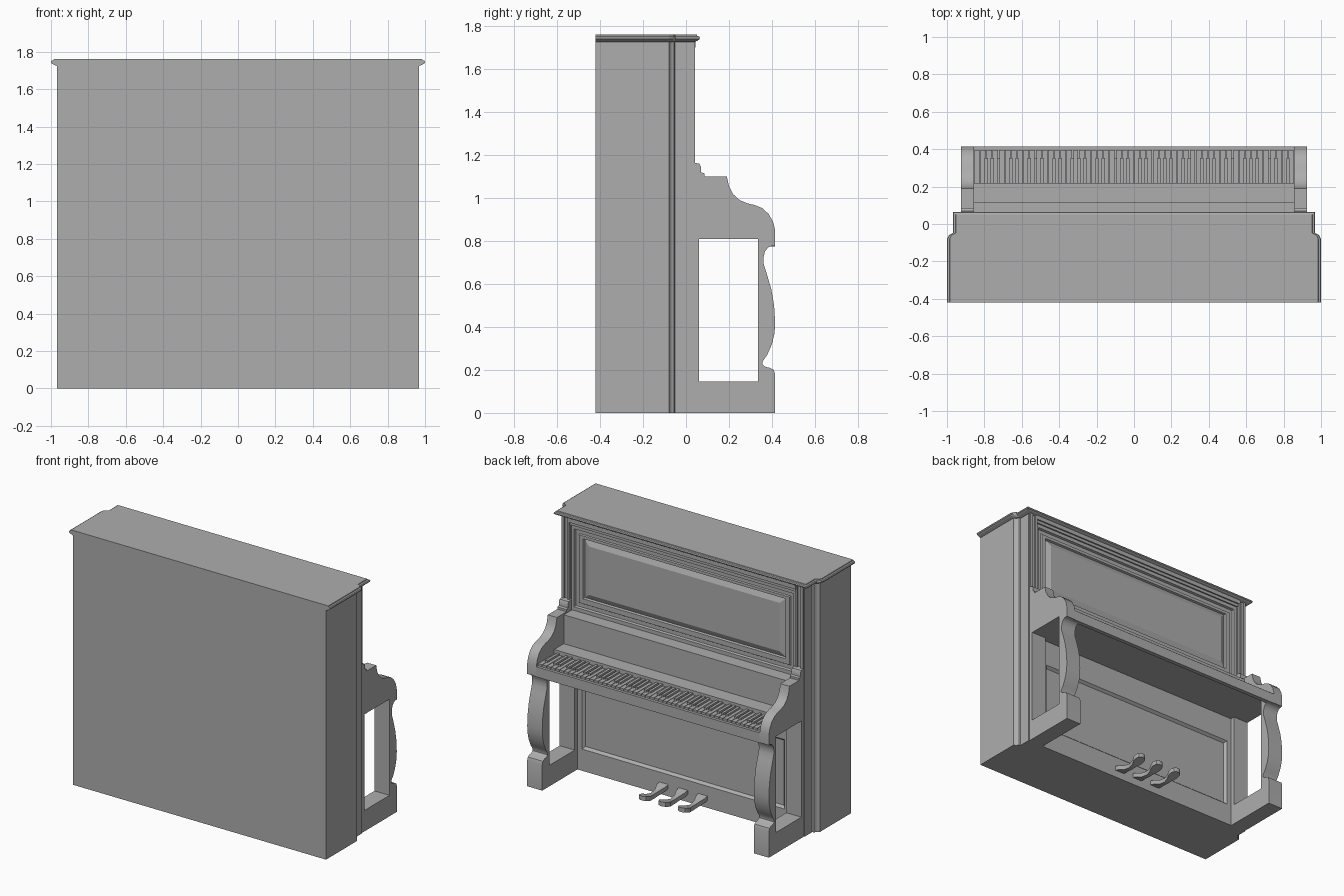
import bpy, bmesh, math

if "Cube" in bpy.data.objects:
    bpy.data.objects.remove(bpy.data.objects["Cube"])

GREY = (0.42, 0.42, 0.42, 1)
mat = bpy.data.materials.new("plain_grey")
mat.use_nodes = True
mat.diffuse_color = GREY
mat.node_tree.nodes["Principled BSDF"].inputs["Base Color"].default_value = GREY


def finish(name, bm, smooth=False):
    bmesh.ops.recalc_face_normals(bm, faces=bm.faces)
    mesh = bpy.data.meshes.new(name)
    bm.to_mesh(mesh)
    bm.free()
    mesh.materials.append(mat)
    ob = bpy.data.objects.new(name, mesh)
    bpy.context.collection.objects.link(ob)
    if smooth:
        bpy.ops.object.select_all(action='DESELECT')
        ob.select_set(True)
        bpy.context.view_layer.objects.active = ob
        bpy.ops.object.shade_smooth_by_angle(angle=math.radians(35))
    return ob


def add_box(bm, x0, x1, y0, y1, z0, z1):
    vs = bmesh.ops.create_cube(bm, size=1)["verts"]
    for v in vs:
        v.co.x = x1 if v.co.x > 0 else x0
        v.co.y = y1 if v.co.y > 0 else y0
        v.co.z = z1 if v.co.z > 0 else z0


def box(name, *dims):
    bm = bmesh.new()
    add_box(bm, *dims)
    return finish(name, bm)


def loft(name, loops, smooth=False, back_cap=True):
    """Skin a stack of equal loops and cap both ends."""
    bm = bmesh.new()
    rows = [[bm.verts.new(p) for p in loop] for loop in loops]
    n = len(rows[0])
    for a, b in zip(rows, rows[1:]):
        for i in range(n):
            j = (i + 1) % n
            bm.faces.new((a[i], a[j], b[j], b[i]))
    if back_cap:
        bm.faces.new(rows[0])
    bm.faces.new(rows[-1])
    return finish(name, bm, smooth)


def side_profile(name, pts, x0, x1):
    return loft(name, [[(x, y, z) for y, z in pts] for x in (x0, x1)], True)


def plan(half, z):
    """Mirror a right-hand plan outline into a closed loop."""
    return [(x, y, z) for x, y in half] + [(-x, y, z) for x, y in reversed(half)]


def panel(name, rings, smooth=False):
    """Nested rectangles: half width, bottom, top, depth."""
    return loft(name, [[(-w, y, a), (w, y, a), (w, y, b), (-w, y, b)]
                       for w, a, b, y in rings], smooth)


# Case with a coved step on each side
case = [(.968, -.42), (.968, -.08), (.955, -.075), (.947, -.065),
        (.943, -.055), (.93, -.052), (.93, -.02)]
loft("case", [plan(case, 0), plan(case, 1.735)], True)


# Lid with a moulded edge
def lid_loop(i, z):
    return plan([(1 - i, -.42), (1 - i, -.08), (.99 - i, -.06),
                 (.968 - i, -.048), (.968 - i, .065 - i)], z)


loft("lid", [lid_loop(i, z) for i, z in
             ((.03, 1.725), (.012, 1.732), (.002, 1.738), (0, 1.745),
              (.004, 1.752), (.013, 1.755), (.015, 1.76))])

# Music panel: frame, stepped moulding and raised field
panel("upper_panel", [(.87, 1.08, 1.735, -.03), (.87, 1.08, 1.735, .025),
                      (.84, 1.115, 1.655, .025), (.835, 1.12, 1.65, .01),
                      (.81, 1.145, 1.625, .01), (.805, 1.15, 1.62, .018),
                      (.775, 1.185, 1.6, .018), (.77, 1.19, 1.595, .004),
                      (.73, 1.225, 1.56, .02)])

# Knee panel: frame with a sunken field
panel("lower_panel", [(.93, 0, .82, -.03), (.93, 0, .82, .03),
                      (.775, .15, .63, .03), (.76, .165, .615, .012)])

# Cornice strips under the lid
box("upper_cornice", -.87, .87, .0, .045, 1.7, 1.73)
box("lower_cornice", -.87, .87, .0, .035, 1.68, 1.7)

# Leg frame with a carved front post, and the scrolled arm over it
leg = [(.03, 0), (.415, 0), (.415, .18), (.408, .2), (.39, .21), (.37, .214),
       (.357, .225), (.357, .24), (.378, .27), (.4, .32), (.412, .37),
       (.415, .42), (.41, .5), (.397, .575), (.375, .65), (.362, .69),
       (.36, .72), (.367, .75), (.382, .77), (.4, .777), (.415, .777),
       (.415, .79), (.335, .81), (.335, .145), (.06, .145), (.06, .81), (.03, .81)]
arm = [(.03, .81), (.335, .81), (.345, .777), (.415, .777), (.415, .85),
       (.405, .89), (.385, .925), (.355, .953), (.32, .967), (.285, .975),
       (.25, .99), (.22, 1.017), (.2, 1.055), (.19, 1.1), (.085, 1.1),
       (.085, 1.115), (.07, 1.12), (.07, 1.145), (.062, 1.16), (.03, 1.165)]
for side, s in (("left", 1), ("right", -1)):
    side_profile(side + "_leg", leg, s * .81, s * .925)
    side_profile(side + "_arm", arm, s * .855, s * .925)
    # Pilaster with two raised fillets
    a, b = sorted((s * .86, s * .93))
    box(side + "_pilaster", a, b, -.03, .03, 0, 1.73)
    for k, (p, q) in enumerate(((.865, .88), (.905, .925))):
        c, d = sorted((s * p, s * q))
        box(f"{side}_fillet_{k}", c, d, .02, .042, 1.1, 1.73)

# Key bed, ledge behind the keys, upright fall and its shelf
box("key_bed", -.856, .856, .02, .415, .81, .845)
box("key_slip", -.856, .856, .385, .415, .775, .845)
box("key_ledge", -.856, .856, .02, .22, .84, .89)
box("fall_board", -.856, .856, .0, .115, .84, 1.09)

# Keys run from the treble end at -x
KEYS = 52
pitch = 1.712 / KEYS
white, black = bmesh.new(), bmesh.new()
for i in range(KEYS):
    x = -.856 + i * pitch
    add_box(white, x + .002, x + pitch - .002, .22, .396, .84, .86)
    # A sharp sits on every gap except C-B and F-E
    if i and i % 7 not in (1, 5):
        add_box(black, x - .009, x + .009, .22, .353, .85, .873)
finish("white_keys", white)
finish("black_keys", black)

# Three waisted pedals with rounded tips
half = [(.035, .02), (.033, .06), (.018, .1), (.014, .15), (.022, .19),
        (.034, .215), (.036, .24), (.026, .262), (.01, .27)]
for k in (-1, 0, 1):
    cx = k * .15


    def pedal_loop(lift):
        return [(x + cx, y, .055 + lift + .015 * math.cos(y * 22))
                for x, y, z in plan(half, 0)]


    bm = bmesh.new()
    low, top = ([bm.verts.new(p) for p in pedal_loop(h)] for h in (-.015, .015))
    n = len(half)
    for i in range(2 * n):
        j = (i + 1) % (2 * n)
        bm.faces.new((low[i], low[j], top[j], top[i]))
    for row in (low, top):
        for i in range(n - 1):
            bm.faces.new((row[i], row[i + 1], row[-2 - i], row[-1 - i]))
    finish(f"pedal_{k + 2}", bm, True)
